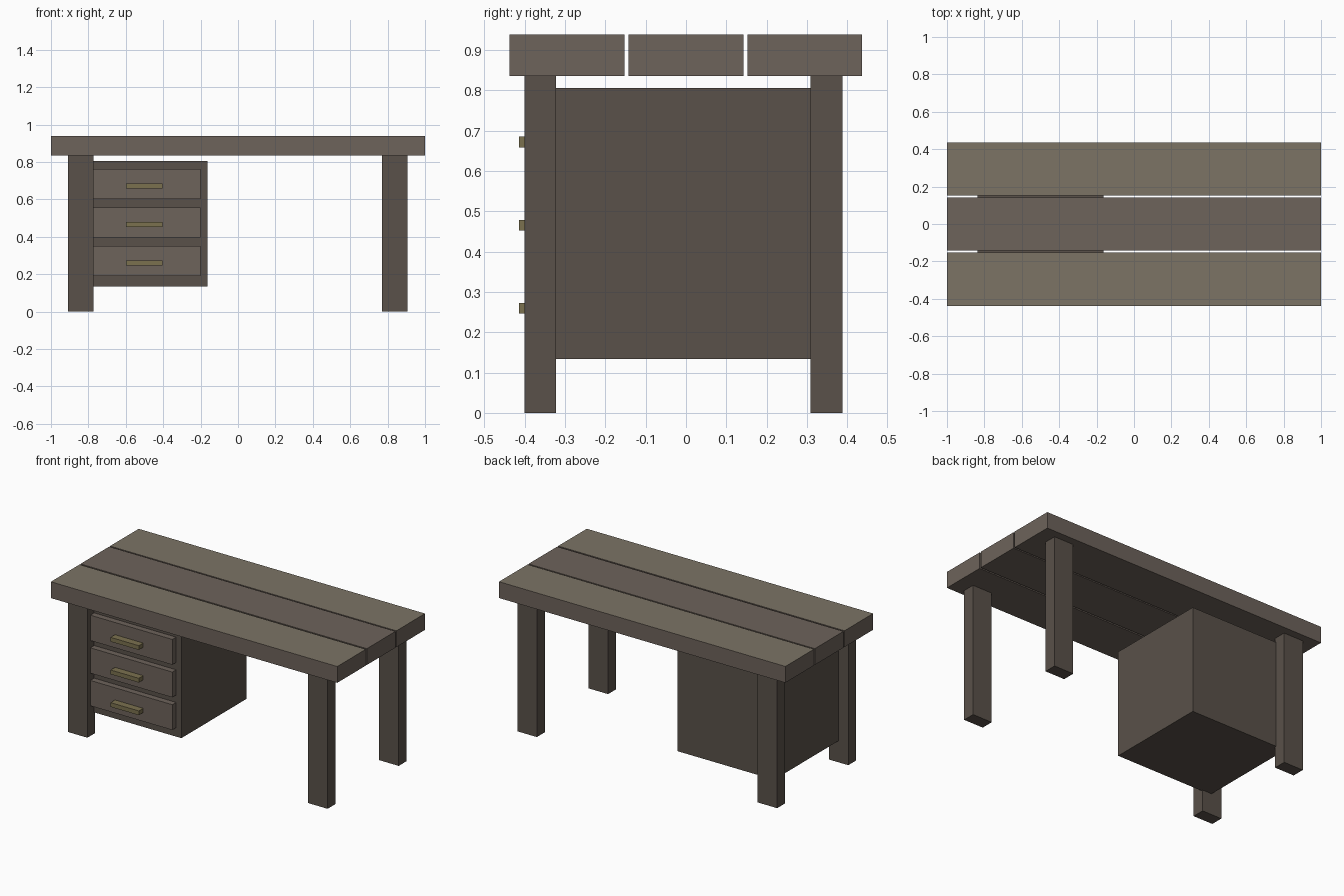
import bpy

if "Cube" in bpy.data.objects:
    bpy.data.objects.remove(bpy.data.objects["Cube"])


def material(name, rgb):
    m = bpy.data.materials.new(name)
    m.diffuse_color = (*[(c / 255) ** 2.2 for c in rgb], 1)
    m.use_nodes = True
    m.node_tree.nodes["Principled BSDF"].inputs["Base Color"].default_value = m.diffuse_color
    return m


LIGHT = material("light_wood", (123, 115, 101))
MID = material("mid_wood", (109, 99, 91))
DARK = material("dark_wood", (90, 82, 75))
BRASS = material("brass", (122, 112, 80))


def box(name, x, y, z, mat):
    """Box from (min, max) ranges along each axis."""
    bpy.ops.mesh.primitive_cube_add(
        size=1, location=[(r[0] + r[1]) / 2 for r in (x, y, z)])
    o = bpy.context.object
    o.name = name
    o.scale = [r[1] - r[0] for r in (x, y, z)]
    bpy.ops.object.transform_apply(location=False, rotation=False, scale=True)
    o.data.materials.append(mat)
    return o


# Table top: three planks, the outer two with a lighter upper face
for name, y in (("front_plank", (-0.438, -0.153)),
                ("middle_plank", (-0.143, 0.143)),
                ("back_plank", (0.152, 0.437))):
    plank = box(name, (-1, 1), y, (0.835, 0.938), MID)
    if name != "middle_plank":
        plank.data.materials.append(LIGHT)
        for p in plank.data.polygons:
            if p.normal.z > 0.5:
                p.material_index = 1

# Legs
for side, x in (("left", (-0.908, -0.772)), ("right", (0.77, 0.906))):
    for end, y in (("front", (-0.40, -0.322)), ("back", (0.309, 0.388))):
        box(f"{end}_{side}_leg", x, y, (0, 0.835), DARK)

# Drawer cabinet
box("cabinet", (-0.838, -0.163), (-0.332, 0.318), (0.134, 0.806), DARK)

# Drawer fronts with bar handles
for i, z in enumerate((0.27, 0.476, 0.682)):
    box(f"drawer_{i + 1}", (-0.80, -0.20), (-0.37, -0.33),
        (z - 0.08, z + 0.08), MID)
    box(f"drawer_handle_{i + 1}", (-0.60, -0.403), (-0.414, -0.368),
        (z - 0.024, z + 0.003), BRASS)
